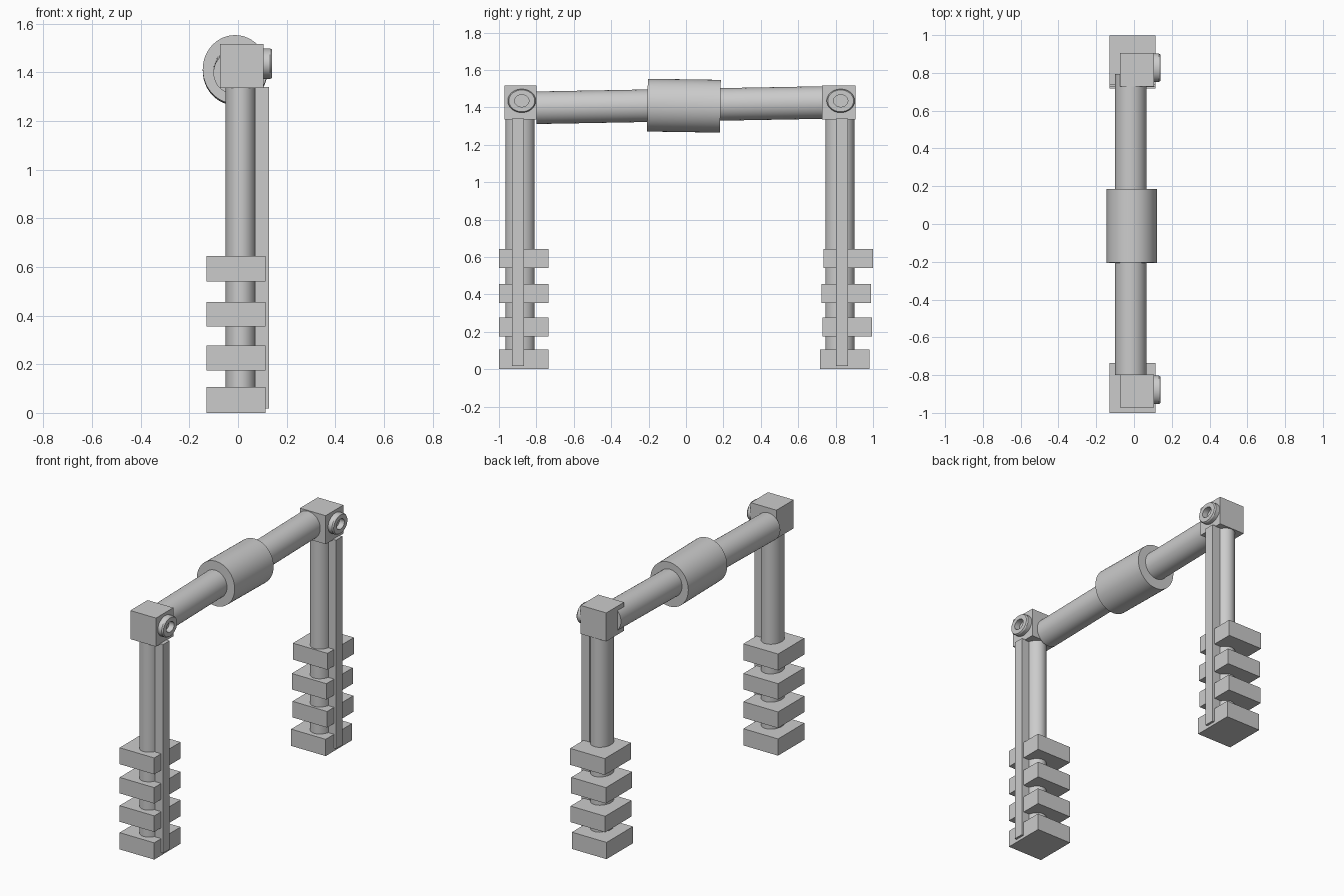
import bpy, bmesh
from math import cos, sin, tau
from mathutils import Vector

if "Cube" in bpy.data.objects:
    bpy.data.objects.remove(bpy.data.objects["Cube"])


def box(name, x, y, z):
    """Box from (min, max) extents on each axis."""
    bm = bmesh.new()
    bmesh.ops.create_cube(bm, size=1)
    for v in bm.verts:
        v.co = Vector([(a + b) / 2 + c * (b - a) for c, (a, b) in zip(v.co, (x, y, z))])
    return finish(name, bm)


def finish(name, bm, smooth=False):
    bmesh.ops.recalc_face_normals(bm, faces=bm.faces)
    me = bpy.data.meshes.new(name)
    bm.to_mesh(me)
    bm.free()
    ob = bpy.data.objects.new(name, me)
    bpy.context.collection.objects.link(ob)
    if smooth:
        bpy.ops.object.select_all(action='DESELECT')
        ob.select_set(True)
        bpy.context.view_layer.objects.active = ob
        bpy.ops.object.shade_smooth_by_angle()
    return ob


def rod(name, start, end, u, w, segments=48):
    """Capped elliptical rod between two points, half-axes u and w."""
    bm = bmesh.new()
    rings = []
    for p in (start, end):
        rings.append([bm.verts.new(Vector(p) + Vector(u) * cos(tau * i / segments)
                                   + Vector(w) * sin(tau * i / segments))
                      for i in range(segments)])
    a, b = rings
    bm.faces.new(a)
    bm.faces.new(b)
    for i in range(segments):
        j = (i + 1) % segments
        bm.faces.new((a[i], a[j], b[j], b[i]))
    return finish(name, bm, True)


def collar(name, y, z, segments=48):
    """Hollow oval boss facing +x, lathed from a closed profile."""
    profile = [(0.09, 1.0), (0.132, 1.0), (0.14, 0.92), (0.14, 0.51), (0.09, 0.51)]
    bm = bmesh.new()
    rings = [[bm.verts.new((px, y + 0.075 * r * cos(tau * i / segments),
                            z + 0.063 * r * sin(tau * i / segments)))
              for i in range(segments)] for px, r in profile]
    for k in range(len(rings)):
        a, b = rings[k], rings[(k + 1) % len(rings)]
        for i in range(segments):
            j = (i + 1) % segments
            bm.faces.new((a[i], a[j], b[j], b[i]))
    return finish(name, bm, True)


# Crossbar, slightly sloped, with a thicker grip sleeve in the middle
rod("crossbar", (-0.017, -0.80, 1.398), (-0.017, 0.795, 1.427), (0.084, 0, 0), (0, 0, 0.087))
rod("grip_sleeve", (-0.012, -0.206, 1.412), (-0.012, 0.184, 1.406),
    (0.133, 0, 0), (0, 0.002, 0.141))

# Stacked weight plates: heights, and front edge of each plate on either side
heights = [(0, 0.106), (0.175, 0.277), (0.355, 0.456), (0.54, 0.644)]
plate_starts = {"left": [-1.0] * 4, "right": [0.717, 0.731, 0.724, 0.735]}
centres = {"left": (-0.887, -0.878), "right": (0.823, 0.827)}
blocks = {"left": (-0.971, -0.798), "right": (0.728, 0.906)}

for side, (cy, collar_y) in centres.items():
    for n, (z, y0) in enumerate(zip(heights, plate_starts[side]), 1):
        box(f"{side}_plate_{n}", (-0.13, 0.113), (y0, y0 + 0.264), z)
    # Upright post, guide rail, corner block and collar
    rod(f"{side}_post", (0.012, cy, 0.02), (0.012, cy, 1.36), (0.063, 0, 0), (0, 0.077, 0))
    rail_y = cy + (-0.011 if side == "left" else 0.010)
    box(f"{side}_rail", (0.07, 0.127), (rail_y - 0.032, rail_y + 0.032), (0.018, 1.34))
    box(f"{side}_corner_block", (-0.075, 0.105), blocks[side], (1.336, 1.517))
    collar(f"{side}_collar", collar_y, 1.435)
